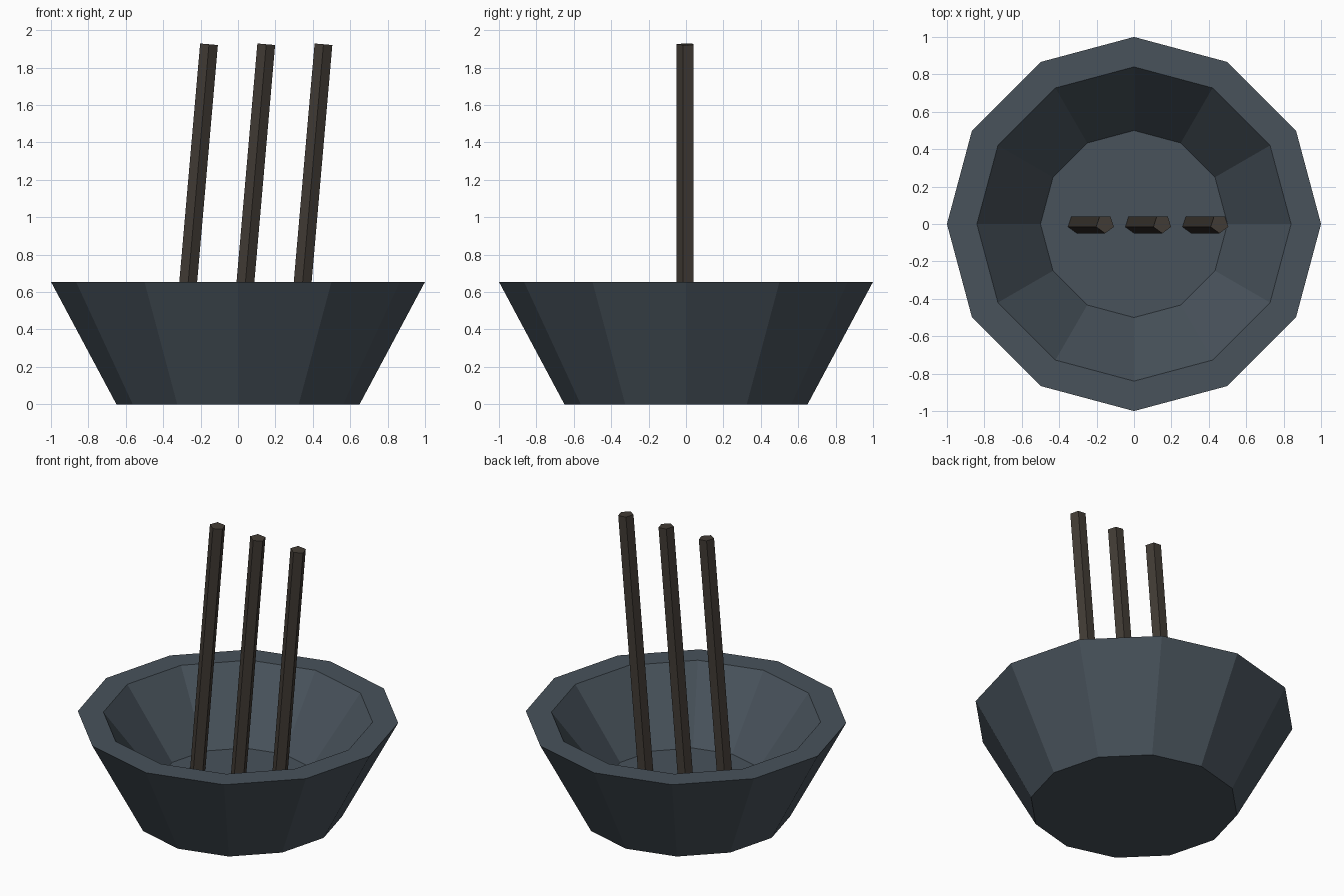
import bpy, math
from mathutils import Matrix, Vector

if "Cube" in bpy.data.objects:
    bpy.data.objects.remove(bpy.data.objects["Cube"])


def material(name, rgb):
    m = bpy.data.materials.new(name)
    m.diffuse_color = (*rgb, 1)
    m.use_nodes = True
    m.node_tree.nodes["Principled BSDF"].inputs["Base Color"].default_value = m.diffuse_color
    return m


def lathe(name, profile, sides, start, mat):
    """Closed faceted solid: rings of (radius, z), capped at both ends."""
    verts = [(r * math.cos(start + math.tau * i / sides),
              r * math.sin(start + math.tau * i / sides), z)
             for r, z in profile for i in range(sides)]
    faces = [(k * sides + i, k * sides + (i + 1) % sides,
              (k + 1) * sides + (i + 1) % sides, (k + 1) * sides + i)
             for k in range(len(profile) - 1) for i in range(sides)]
    faces.append(tuple(reversed(range(sides))))
    last = (len(profile) - 1) * sides
    faces.append(tuple(range(last, last + sides)))
    mesh = bpy.data.meshes.new(name)
    mesh.from_pydata(verts, [], faces)
    mesh.materials.append(mat)
    obj = bpy.data.objects.new(name, mesh)
    bpy.context.collection.objects.link(obj)
    return obj


slate = material("slate", (0.065, 0.085, 0.105))
wood = material("dark_wood", (0.055, 0.045, 0.036))

# Bowl: outer wall, flat rim, inner wall, floor
lathe("bowl", [(0.65, 0), (1.0, 0.655), (0.84, 0.655), (0.5, 0.21)], 12, 0, slate)

# Three five-sided sticks leaning to the right, standing on the bowl floor
lean, length = math.radians(5), 1.735
for i, top_x in enumerate((-0.155, 0.151, 0.457)):
    stick = lathe(f"stick_{i + 1}", [(0.05, -length), (0.05, 0)], 5, -math.pi / 2, wood)
    stick.matrix_world = (Matrix.Translation(Vector((top_x, 0, 1.925)))
                          @ Matrix.Rotation(lean, 4, 'Y'))
